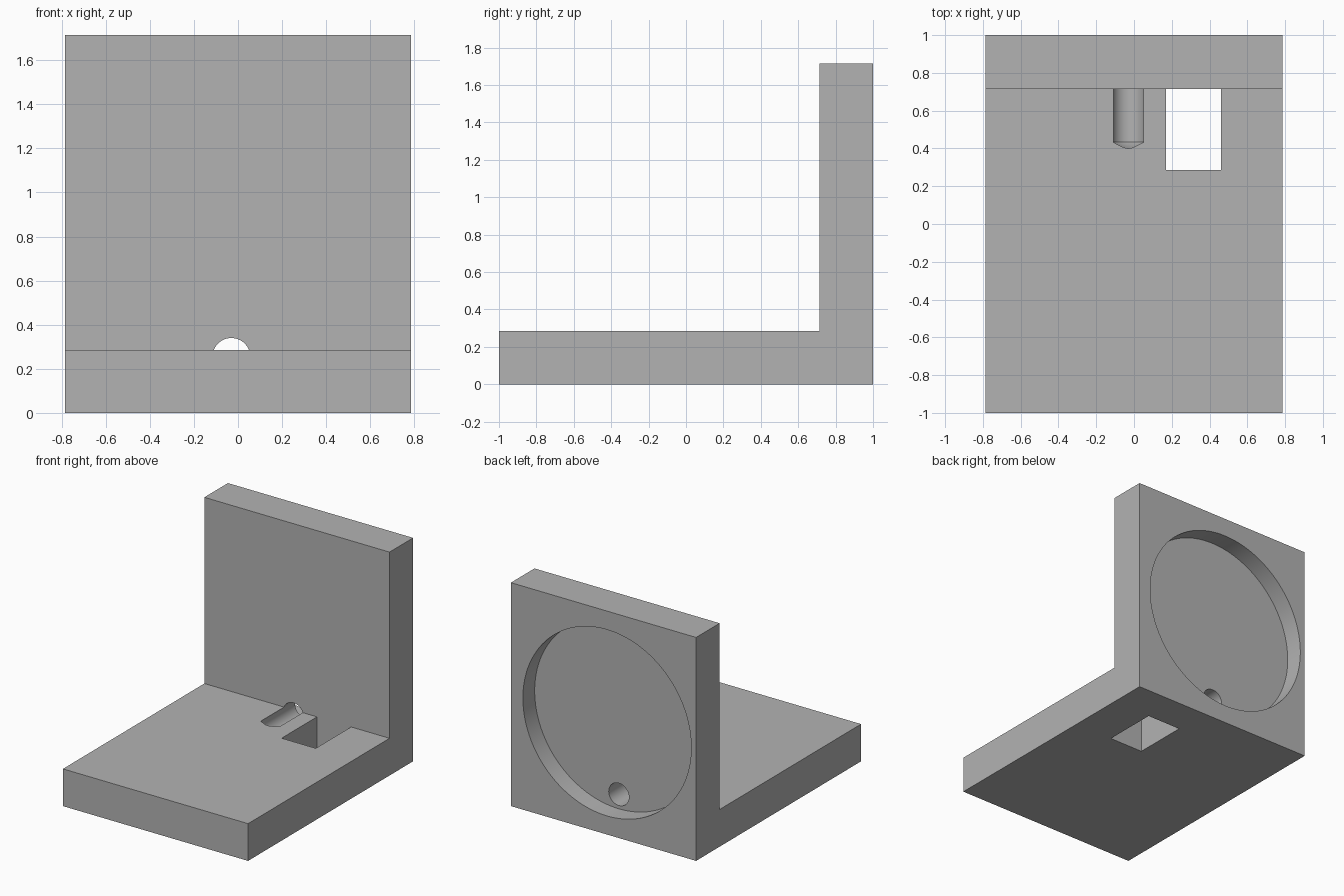
import bpy, bmesh, math
from mathutils import Matrix, Vector

U = 1 / 7                      # design unit; the part is 11 x 14 x 12 units
WIDTH, LENGTH, HEIGHT, THICK = 11 * U, 14 * U, 12 * U, 2 * U
WALL_FRONT = LENGTH / 2 - THICK
BORE_X = -0.03                 # shared centre line of recess and bore

old = bpy.data.objects.get("Cube")
if old:
    bpy.data.objects.remove(old, do_unlink=True)

grey = bpy.data.materials.new("plain grey")
grey.use_nodes = True
grey.diffuse_color = (0.45, 0.45, 0.45, 1)
grey.node_tree.nodes["Principled BSDF"].inputs["Base Color"].default_value = grey.diffuse_color


def make_object(name, bm):
    bmesh.ops.recalc_face_normals(bm, faces=bm.faces)
    mesh = bpy.data.meshes.new(name)
    bm.to_mesh(mesh)
    bm.free()
    mesh.materials.append(grey)
    obj = bpy.data.objects.new(name, mesh)
    bpy.context.collection.objects.link(obj)
    return obj


def extrude(name, points, direction):
    bm = bmesh.new()
    face = bm.faces.new([bm.verts.new(p) for p in points])
    result = bmesh.ops.extrude_face_region(bm, geom=[face])
    moved = [v for v in result["geom"] if isinstance(v, bmesh.types.BMVert)]
    bmesh.ops.translate(bm, verts=moved, vec=direction)
    return make_object(name, bm)


def cylinder(bm, r_front, r_back, y0, y1, z, segments):
    """Cylinder or cone along y, from y0 to y1."""
    place = Matrix.Translation((BORE_X, (y0 + y1) / 2, z)) @ Matrix.Rotation(math.pi / 2, 4, "X")
    # After the rotation the first radius lies at the back
    bmesh.ops.create_cone(bm, cap_ends=True, segments=segments, radius1=r_back,
                          radius2=r_front, depth=y1 - y0, matrix=place)


def cut(target, cutter):
    cutter.hide_render = True
    mod = target.modifiers.new("cut", "BOOLEAN")
    mod.operation, mod.solver, mod.object = "DIFFERENCE", "EXACT", cutter
    bpy.context.view_layer.objects.active = target
    bpy.ops.object.modifier_apply(modifier=mod.name)
    bpy.data.objects.remove(cutter, do_unlink=True)


# L-shaped body: base plate and upright wall in one profile
back = LENGTH / 2
profile = [(-back, 0), (back, 0), (back, HEIGHT), (WALL_FRONT, HEIGHT),
           (WALL_FRONT, THICK), (-back, THICK)]
body = extrude("angle_bracket", [(-WIDTH / 2, y, z) for y, z in profile], Vector((WIDTH, 0, 0)))

# Rectangular slot through the base, touching the wall
slot = extrude("slot_cutter", [(0.17, THICK, -0.1), (0.46, THICK, -0.1),
                               (0.46, WALL_FRONT, -0.1), (0.17, WALL_FRONT, -0.1)],
               Vector((0, 0, THICK + 0.2)))
cut(body, slot)

# Round shallow recess in the back of the wall
bm = bmesh.new()
cylinder(bm, 5 * U, 5 * U, back - U, back + 0.1, HEIGHT / 2, 128)
cut(body, make_object("recess_cutter", bm))

# Drilled bore through the wall into the base, ending in a conical tip
radius, bore_z, bore_end = 0.6 * U, 0.254, 0.433
bm = bmesh.new()
cylinder(bm, radius, radius, bore_end, back + 0.1, bore_z, 64)
tip = min(bm.faces, key=lambda f: f.calc_center_median().y)
poked = bmesh.ops.poke(bm, faces=[tip])
poked["verts"][0].co.y -= radius / math.tan(math.radians(59))
cut(body, make_object("bore_cutter", bm))

# Smooth round walls, sharp edges
bpy.ops.object.select_all(action="DESELECT")
body.select_set(True)
bpy.context.view_layer.objects.active = body
bpy.ops.object.shade_smooth_by_angle(angle=math.radians(25))
